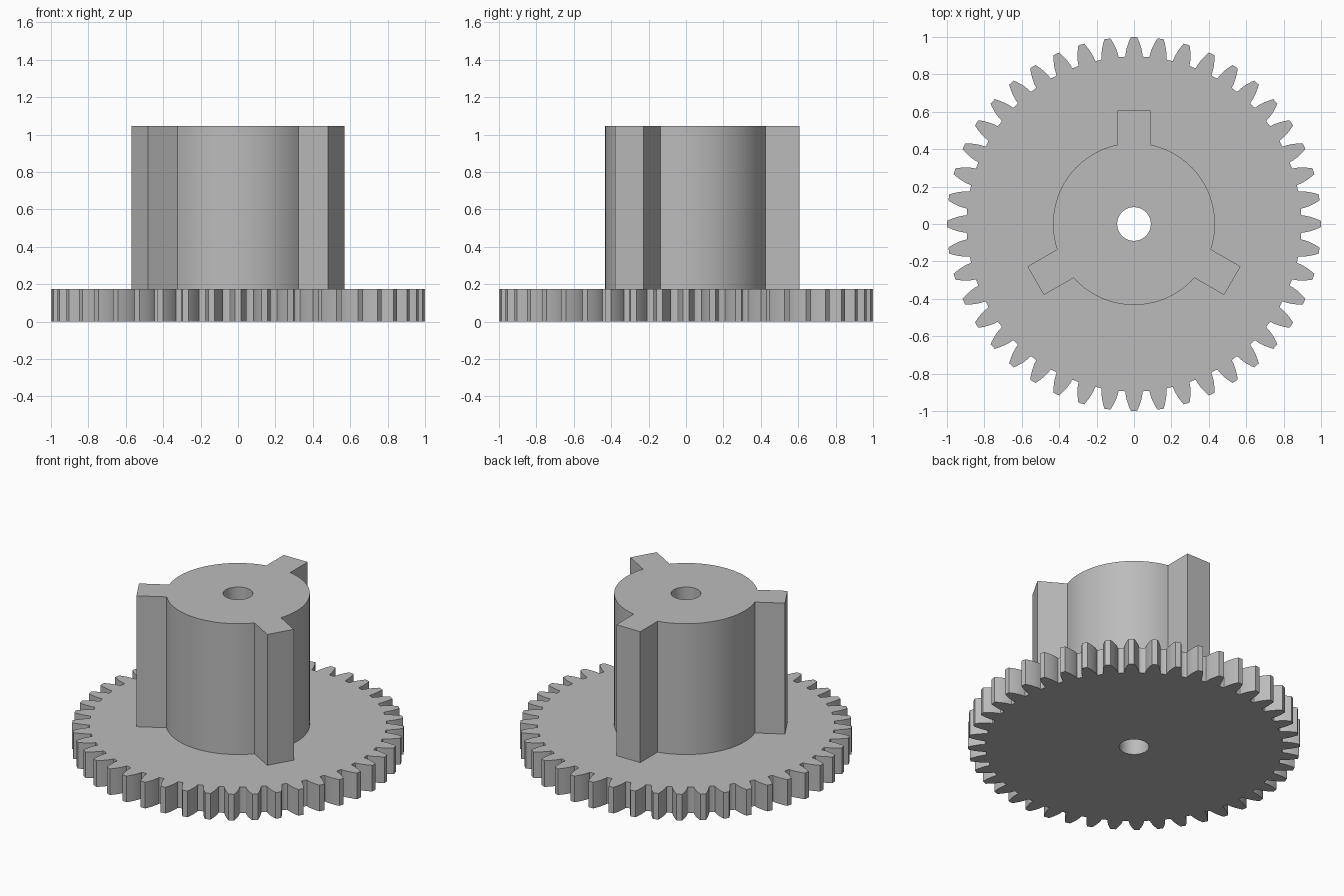
import bpy, bmesh, math
from mathutils import Vector

if "Cube" in bpy.data.objects:
    bpy.data.objects.remove(bpy.data.objects["Cube"], do_unlink=True)

TEETH, TIP_R, ROOT_R = 44, 1.0, 0.895
HUB_R, KEY_R, KEY_HALF, BORE_R = 0.433, 0.607, 0.088, 0.09
GEAR_TOP, HUB_TOP = 0.174, 1.045

grey = bpy.data.materials.new("light grey")
grey.use_nodes = True
colour = (0.5, 0.5, 0.5, 1)
grey.diffuse_color = colour
grey.node_tree.nodes["Principled BSDF"].inputs["Base Color"].default_value = colour


def polar(r, a):
    return (r * math.cos(a), r * math.sin(a))


def circle(r, n=64):
    return [polar(r, math.tau * i / n) for i in range(n)]


def gear_outline():
    """Involute teeth, counter-clockwise, one tooth pointing along +x."""
    pitch_r = TIP_R * TEETH / (TEETH + 2)
    base_r = pitch_r * math.cos(math.radians(20))

    def involute(r):
        a = math.acos(min(1, base_r / r))
        return math.tan(a) - a

    flank = []
    for i in range(7):
        r = base_r + (TIP_R - base_r) * i / 6
        flank.append((r, math.pi / (2 * TEETH) + involute(pitch_r) - involute(r)))
    # small fillet at the tooth root
    root = [(ROOT_R, flank[0][1] + 0.008), (ROOT_R + 0.002, flank[0][1] + 0.002)]
    flank = root + flank
    tooth = [(r, -a) for r, a in flank] + [(TIP_R, 0)] + flank[::-1]
    return [polar(r, a + math.tau * t / TEETH) for t in range(TEETH) for r, a in tooth]


def hub_outline():
    """Round post with three square keys, counter-clockwise."""
    pts = []
    half = math.asin(KEY_HALF / HUB_R)
    span = math.tau / 3 - 2 * half
    for k in range(3):
        mid = math.pi / 2 + k * math.tau / 3
        tip_r, tip_a = math.hypot(KEY_R, KEY_HALF), math.atan2(KEY_HALF, KEY_R)
        pts += [polar(tip_r, mid - tip_a), polar(tip_r, mid + tip_a)]
        pts += [polar(HUB_R, mid + half + span * i / 28) for i in range(29)]
    return pts


def ring(bm, pts, z):
    return [bm.verts.new((x, y, z)) for x, y in pts]


def wall(bm, low, high, inward=False):
    n = len(low)
    for i in range(n):
        j = (i + 1) % n
        face = bm.faces.new((low[i], low[j], high[j], high[i]))
        if inward:
            face.normal_flip()


def cap(bm, outer, inner, up):
    """Flat face between an outer outline and a hole."""
    edges = []
    for loop in (outer, inner):
        for a, b in zip(loop, loop[1:] + loop[:1]):
            edges.append(bm.edges.get((a, b)) or bm.edges.new((a, b)))
    result = bmesh.ops.triangle_fill(bm, edges=edges, use_beauty=True)
    for f in result["geom"]:
        if isinstance(f, bmesh.types.BMFace):
            f.normal_update()
            if f.normal.z * up < 0:
                f.normal_flip()


def finish(bm, name):
    mesh = bpy.data.meshes.new(name)
    bm.to_mesh(mesh)
    bm.free()
    mesh.materials.append(grey)
    obj = bpy.data.objects.new(name, mesh)
    bpy.context.collection.objects.link(obj)
    bpy.ops.object.select_all(action="DESELECT")
    obj.select_set(True)
    bpy.context.view_layer.objects.active = obj
    bpy.ops.object.shade_smooth_by_angle(angle=math.radians(25))


# toothed wheel, open where the hub stands on it
bm = bmesh.new()
rim_low, rim_high = (ring(bm, gear_outline(), z) for z in (0, GEAR_TOP))
bore_low, bore_high = (ring(bm, circle(BORE_R), z) for z in (0, GEAR_TOP))
seat = ring(bm, hub_outline(), GEAR_TOP)
wall(bm, rim_low, rim_high)
wall(bm, bore_low, bore_high, inward=True)
cap(bm, rim_low, bore_low, -1)
cap(bm, rim_high, seat, 1)
finish(bm, "gear_wheel")

# keyed hub with the bore through it
bm = bmesh.new()
hub_low, hub_high = (ring(bm, hub_outline(), z) for z in (GEAR_TOP, HUB_TOP))
bore_low, bore_high = (ring(bm, circle(BORE_R), z) for z in (GEAR_TOP, HUB_TOP))
wall(bm, hub_low, hub_high)
wall(bm, bore_low, bore_high, inward=True)
cap(bm, hub_high, bore_high, 1)
finish(bm, "keyed_hub")
